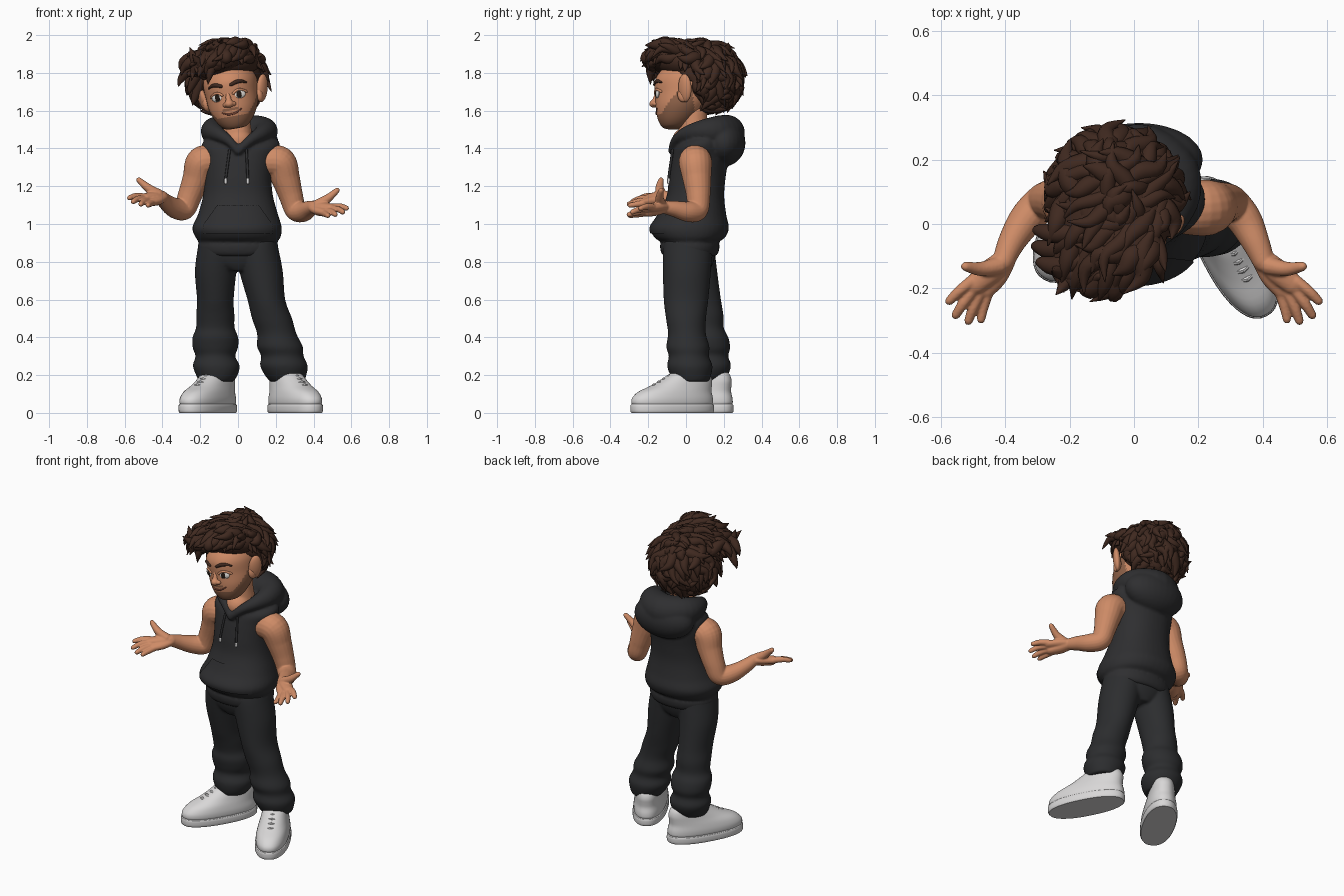
import bpy, bmesh, math, random
from mathutils import Vector, Matrix
from mathutils.bvhtree import BVHTree

if "Cube" in bpy.data.objects:
    bpy.data.objects.remove(bpy.data.objects["Cube"])

random.seed(4)


def mat(name, r, g, b):
    m = bpy.data.materials.new(name)
    m.diffuse_color = (r, g, b, 1)
    m.use_nodes = True
    m.node_tree.nodes["Principled BSDF"].inputs["Base Color"].default_value = m.diffuse_color
    return m


SKIN = mat("skin", .62, .26, .135)
STUBBLE = mat("stubble", .28, .125, .068)
HAIR = mat("dark brown hair", .05, .022, .014)
CLOTH = mat("charcoal hoodie", .028, .028, .03)
PANTS = mat("charcoal trousers", .025, .026, .028)
WHITE = mat("white shoe", .69, .68, .68)
EYE = mat("eye white", .75, .72, .68)
DARK = mat("dark eye", .015, .009, .006)
LIP = mat("lip line", .25, .08, .05)


# ---- helpers ----
def spline(pts, k):
    """Smooth curve through tuples of any length."""
    P = [pts[0]] + list(pts) + [pts[-1]]
    out = []
    for i in range(1, len(P) - 2):
        for j in range(k):
            t = j / k
            out.append(tuple(.5 * (2 * b + (c - a) * t + (2 * a - 5 * b + 4 * c - d) * t * t
                                   + (3 * b - a - 3 * c + d) * t ** 3)
                             for a, b, c, d in zip(*P[i - 1:i + 3])))
    return out + [tuple(pts[-1])]


def skin_rings(bm, rings):
    vs = [[bm.verts.new(p) for p in r] for r in rings]
    n = len(vs[0])
    for a, b in zip(vs, vs[1:]):
        for i in range(n):
            bm.faces.new((a[i], a[(i + 1) % n], b[(i + 1) % n], b[i]))
    bm.faces.new(vs[0][::-1])
    bm.faces.new(vs[-1])


def loft(bm, rows, n=40, k=5, p=2.0):
    """Stack of horizontal ovals: cx, cy, z, rx, ry."""
    rings = []
    for cx, cy, z, rx, ry in spline(rows, k):
        ring = []
        for i in range(n):
            c, s = math.cos(2 * math.pi * i / n), math.sin(2 * math.pi * i / n)
            ring.append((cx + rx * math.copysign(abs(c) ** (2 / p), c),
                         cy + ry * math.copysign(abs(s) ** (2 / p), s), z))
        rings.append(ring)
    skin_rings(bm, rings)


def tube(bm, pts, n=16, k=4, flat=1.0):
    """Round-ended tube through x, y, z, r points."""
    S = [(Vector(q[:3]), max(q[3], .001)) for q in spline(pts, k)]
    a, b = (S[0][0] - S[1][0]).normalized(), (S[-1][0] - S[-2][0]).normalized()
    (p0, r0), (p1, r1) = S[0], S[-1]
    S = ([(p0 + a * r0 * .9, r0 * .35), (p0 + a * r0 * .5, r0 * .8)] + S
         + [(p1 + b * r1 * .5, r1 * .8), (p1 + b * r1 * .9, r1 * .35)])
    nrm, rings = None, []
    for i, (c, r) in enumerate(S):
        t = (S[min(i + 1, len(S) - 1)][0] - S[max(i - 1, 0)][0]).normalized()
        nrm = t.orthogonal() if nrm is None else nrm - t * nrm.dot(t)
        nrm.normalize()
        side, ring = t.cross(nrm), []
        for j in range(n):
            g = 2 * math.pi * j / n
            o = (nrm * math.cos(g) + side * math.sin(g)) * r
            o.z *= flat
            ring.append(c + o)
        rings.append(ring)
    skin_rings(bm, rings)


def ball(bm, c, r, rot=Matrix(), u=28):
    m = Matrix.Translation(c) @ rot @ Matrix.Diagonal((*r, 1))
    return bmesh.ops.create_uvsphere(bm, u_segments=u, v_segments=u // 2 + 2, radius=1, matrix=m)["verts"]


def finish(name, bm, mats, M=Matrix(), rule=None, voxel=None, sharp=False):
    bmesh.ops.recalc_face_normals(bm, faces=bm.faces)
    if rule:
        for f in bm.faces:
            f.material_index = rule(f.calc_center_median())
    for e in bm.edges:  # keep hard creases, such as sole rims
        e.smooth = not (sharp and len(e.link_faces) == 2 and e.calc_face_angle() > .6)
    me = bpy.data.meshes.new(name)
    for f in bm.faces:
        f.smooth = True
    bm.to_mesh(me)
    bm.free()
    me.transform(M)
    for m in mats:
        me.materials.append(m)
    ob = bpy.data.objects.new(name, me)
    bpy.context.collection.objects.link(ob)
    bpy.context.view_layer.objects.active = ob
    if voxel:  # fuse overlapping volumes into one soft surface
        md = ob.modifiers.new("fuse", 'REMESH')
        md.mode, md.voxel_size = 'VOXEL', voxel
        sm = ob.modifiers.new("soften", 'SMOOTH')
        sm.factor, sm.iterations = .5, 3
        for m in (md.name, sm.name):
            bpy.ops.object.modifier_apply(modifier=m)
        ob.data.shade_smooth()
    return ob


# ---- shoes ----
for name, (x, y), ang in (("left_shoe", (.253, .025), 27), ("right_shoe", (-.105, .13), -30)):
    bm = bmesh.new()
    loft(bm, [(0, -.11, 0, .095, .234), (0, -.11, .01, .1, .24), (0, -.11, .04, .1, .24),
              (0, -.11, .047, .093, .233), (0, -.11, .056, .095, .236), (0, -.108, .08, .095, .232),
              (0, -.094, .112, .089, .21), (0, -.058, .142, .081, .176), (0, -.03, .17, .075, .15),
              (0, -.01, .2, .068, .12), (0, 0, .22, .06, .09)], p=2.3, k=3)
    for yy, z in ((-.22, .147), (-.19, .163), (-.16, .179), (-.13, .195)):  # laces
        tube(bm, [(-.05, yy + .03, z - .03, .009), (0, yy, z, .009), (.05, yy + .03, z - .03, .009)], n=8)
    finish(name, bm, [WHITE], Matrix.Translation((x, y, 0)) @ Matrix.Rotation(math.radians(ang), 4, 'Z'), sharp=True)

# ---- trousers ----
bm = bmesh.new()
loft(bm, [(-.115, .105, .165, .09, .09), (-.112, .112, .2, .11, .11), (-.115, .118, .25, .124, .12),
          (-.12, .12, .3, .105, .104), (-.12, .12, .345, .12, .114), (-.12, .11, .4, .121, .114),
          (-.12, .1, .45, .102, .1), (-.12, .09, .52, .101, .108), (-.12, .07, .6, .097, .115),
          (-.118, .04, .75, .11, .125), (-.1, .02, .88, .112, .13), (-.1, .02, .95, .1, .12)])
loft(bm, [(.26, .03, .165, .09, .09), (.252, .025, .2, .11, .108), (.243, .02, .25, .126, .12),
          (.235, .015, .3, .112, .106), (.222, .01, .35, .121, .114), (.205, .005, .42, .104, .1),
          (.18, 0, .5, .106, .106), (.15, 0, .6, .1, .118), (.122, .005, .75, .115, .127),
          (.1, .01, .88, .112, .13), (.1, .02, .95, .1, .12)])
loft(bm, [(0, .02, .75, .06, .1), (0, .02, .79, .17, .122), (0, .02, .85, .206, .136), (0, .02, .95, .19, .13)])
finish("trousers", bm, [PANTS], voxel=.009)

# ---- hoodie body with pooled hood ----
bm = bmesh.new()
loft(bm, [(0, .02, .83, .185, .138), (0, .02, .85, .207, .152), (0, .02, .885, .213, .158),
          (0, .02, .905, .208, .155), (0, .02, .93, .225, .188), (-.005, .02, .98, .237, .207),
          (0, .035, 1.05, .212, .178), (0, .05, 1.15, .185, .152), (0, .06, 1.25, .178, .15),
          (.005, .075, 1.35, .19, .148), (.014, .075, 1.41, .207, .128), (.017, .09, 1.45, .188, .1),
          (.015, .1, 1.49, .11, .08)], p=2.2)
half = [(.06, -.055, 1.44, .026), (.118, .0, 1.475, .04), (.145, .085, 1.49, .062), (.115, .165, 1.488, .086)]
tube(bm, [(0, -.075, 1.385, .02)] + half + [(.012, .215, 1.48, .098)]
     + [(.014 - x, y, z, r) for x, y, z, r in half[::-1]] + [(0, -.075, 1.385, .02)], n=24)
ball(bm, (.015, .2, 1.43), (.2, .115, .125))
hoodie = finish("hoodie", bm, [CLOTH], voxel=.009)
me = hoodie.data
cloth = BVHTree.FromPolygons([v.co for v in me.vertices], [p.vertices[:] for p in me.polygons])


def front_y(tree, x, z):
    hit = tree.ray_cast(Vector((x, -1, z)), Vector((0, 1, 0)))[0]
    return hit.y if hit else -.1


# front pocket patch, following the belly
bm = bmesh.new()
grid = []
for j in range(13):
    v = j / 12
    w = .185 - .075 * max(0, v - .3) / .7
    grid.append([bm.verts.new((w * (i / 10 - 1), front_y(cloth, w * (i / 10 - 1), .95 + .15 * v) - .008,
                               .95 + .15 * v)) for i in range(21)])
for a, b in zip(grid, grid[1:]):
    for i in range(20):
        bm.faces.new((a[i], a[i + 1], b[i + 1], b[i]))
finish("front_pocket", bm, [CLOTH])

# drawstrings and their tips
cords, tips = bmesh.new(), bmesh.new()
for x0, x1 in ((-.045, -.065), (.045, .052)):
    line = [(x0 + (x1 - x0) * t, front_y(cloth, x0 + (x1 - x0) * t, 1.39 - .15 * t) - .006, 1.39 - .15 * t, .007)
            for t in (0, .33, .66, 1)]
    tube(cords, line, n=8)
    x, y, z, r = line[-1]
    tube(tips, [(x, y, z - .002, .008), (x, y, z - .022, .008)], n=8)
finish("drawstrings", cords, [CLOTH])
finish("drawstring_tips", tips, [WHITE])

# ---- arms and open hands ----
arms = {"left_arm": (1, 0, [(.14, .05, 1.33, .08), (.218, .05, 1.325, .088), (.252, .058, 1.24, .076),
                            (.28, .065, 1.15, .064), (.305, .06, 1.075, .057), (.345, .01, 1.065, .054),
                            (.38, -.06, 1.08, .043), (.405, -.12, 1.09, .034)]),
        "right_arm": (-1, .055, [(-.12, .06, 1.33, .08), (-.188, .06, 1.325, .088), (-.22, .07, 1.24, .074),
                                 (-.255, .075, 1.15, .064), (-.285, .065, 1.08, .058), (-.335, .015, 1.085, .054),
                                 (-.38, -.055, 1.115, .043), (-.408, -.12, 1.145, .034)])}
palm = [[(.4, -.11, 1.092, .034), (.45, -.15, 1.09, .038), (.497, -.19, 1.085, .032)],
        [(.4, -.11, 1.085, .034), (.43, -.16, 1.07, .038), (.466, -.205, 1.06, .032)]]
hand = [[(.505, -.178, 1.09, .019), (.545, -.21, 1.092, .017), (.575, -.24, 1.083, .014)],
        [(.493, -.195, 1.08, .019), (.53, -.245, 1.078, .017), (.555, -.284, 1.063, .014)],
        [(.475, -.205, 1.068, .019), (.5, -.26, 1.062, .017), (.515, -.302, 1.05, .014)],
        [(.453, -.208, 1.058, .018), (.468, -.258, 1.05, .016), (.476, -.298, 1.044, .013)],
        [(.42, -.13, 1.1, .03), (.475, -.14, 1.135, .023), (.525, -.132, 1.178, .015)]]
for name, (s, dz, path) in arms.items():
    bm = bmesh.new()
    tube(bm, path, n=20, k=8)
    move = lambda q: (s * q[0], q[1], q[2] + dz, q[3])
    for f in palm:
        tube(bm, [move(q) for q in f], flat=.68)
    for f in hand:
        tube(bm, [move(q) for q in f], n=12)
    finish(name, bm, [SKIN], voxel=.0048)

# ---- neck and chest ----
bm = bmesh.new()
tube(bm, [(0, .05, 1.36, .085), (0, .045, 1.45, .078), (-.005, .04, 1.53, .072), (-.01, .04, 1.6, .072)], n=24)
ball(bm, (0, -.005, 1.44), (.078, .07, .068))
finish("neck", bm, [SKIN], voxel=.01)

# ---- head, in its own tilted frame ----
M = (Matrix.Translation((-.03, .005, 1.68)) @ Matrix.Rotation(math.radians(-10), 4, 'Y')
     @ Matrix.Rotation(math.radians(-8), 4, 'Z'))
bm = bmesh.new()
loft(bm, [(0, -.075, -.175, .025, .025), (0, -.07, -.168, .06, .06), (0, -.055, -.13, .097, .098),
          (0, -.033, -.07, .127, .132), (0, -.01, 0, .138, .158), (0, 0, .08, .142, .17),
          (0, .01, .14, .115, .14), (0, .01, .18, .05, .07)], n=72, k=10)
bm.normal_update()
face = BVHTree.FromBMesh(bm)


def beard(c):  # chin, moustache and a strap rising to the ears
    jaw = min(-.108 + max(0, c.y + .125) * 1.15, .035)
    moustache = abs(c.x) < .045 and -.078 < c.z < -.066 and c.y < 0
    return int(c.y < .05 and (c.z < jaw or moustache))


finish("head", bm, [SKIN, STUBBLE], M, beard)

bm = bmesh.new()
for s in (-1, 1):
    ball(bm, (s * .162, .012, .012), (.022, .04, .075),
         Matrix.Rotation(s * .25, 4, 'Y') @ Matrix.Rotation(s * -.5, 4, 'Z'))
    ball(bm, (s * .145, .0, -.02), (.02, .03, .04))
finish("ears", bm, [SKIN], M)
bm = bmesh.new()
ball(bm, (0, -.175, -.04), (.025, .026, .021))
tube(bm, [(0, -.152, .03, .012), (0, -.164, -.005, .014), (0, -.175, -.037, .018)])
for s in (-1, 1):
    ball(bm, (s * .022, -.165, -.044), (.014, .018, .013))
finish("nose", bm, [SKIN], M, voxel=.004)

white, iris, brow, lid = (bmesh.new() for _ in range(4))
for s in (-1, 1):
    y = front_y(face, s * .062, 0)
    turn = Matrix.Rotation(s * .35, 4, 'Z')
    ball(white, (s * .062, y + .002, 0), (.031, .01, .021), turn)
    ball(iris, (s * .06, y - .005, 0), (.017, .005, .018), turn)
    tube(lid, [(x * s, front_y(face, x * s, z) - .001, z, .007)
               for x, z in ((.03, .01), (.048, .023), (.07, .024), (.096, .008))], n=10)
    tube(brow, [(x * s, front_y(face, x * s, z) + .001, z, r)
                for x, z, r in ((.026, .058, .009), (.055, .068, .011), (.08, .067, .009), (.103, .056, .004))], n=10)
finish("eye_whites", white, [EYE], M)
finish("irises", iris, [DARK], M)
finish("eyelids", lid, [SKIN], M)
finish("eyebrows", brow, [HAIR], M)
bm = bmesh.new()
tube(bm, [(x, front_y(face, x, z) - .001, z, r) for x, z, r in
          ((-.048, -.082, .003), (-.02, -.094, .005), (.02, -.094, .005), (.058, -.075, .003))], n=8)
finish("mouth", bm, [LIP], M)


# ---- hair: overlapping base masses covered with wavy locks ----
def hair_limit(z):  # how far forward hair may reach at each height
    return .035 - .26 * min(max((z - 1.76) / .09, 0), 1)


bm = bmesh.new()
roll = Matrix.Rotation(math.radians(-20), 4, 'Y')
masses = [(Vector((-.06, .09, 1.775)), Vector((.19, .19, .18)), Matrix(), False),
          (Vector((-.08, -.065, 1.875)), Vector((.165, .125, .08)), roll, True),
          (Vector((-.06, .02, 1.86)), Vector((.175, .17, .1)), Matrix(), True)]
for C, R, rot, top in masses:
    for v in ball(bm, C, R, rot, u=48):
        if not top:
            v.co.y = max(v.co.y, hair_limit(v.co.z))
crown = Vector((-.03, .1, 1.96))
N = 190
rnd = lambda: Vector((random.uniform(-1, 1), random.uniform(-1, 1), random.uniform(-1, 1)))
for i in range(N):
    h = 1 - 2 * (i + .5) / N
    a = i * 2.39996
    u = Vector((math.cos(a) * math.sqrt(1 - h * h), math.sin(a) * math.sqrt(1 - h * h), h))
    for k, (C, R, rot, top) in enumerate(masses):
        if top and ((i + k) % 3 or u.y > .3 or u.z < (-.35 if k == 1 else .1)):
            continue
        p = C + rot @ Vector(u * R)
        nrm = (rot @ Vector((u.x / R.x, u.y / R.y, u.z / R.z))).normalized()
        flow = Vector((-.5, -.6, -.2)) if top else p - crown
        flow += rnd() * (.4 if top else .14)
        flow = (flow - nrm * flow.dot(nrm)).normalized()
        side = nrm.cross(flow) * random.uniform(-.022, .022)
        L = random.uniform(.08, .14)
        tip = p + flow * L + nrm * random.uniform(-.01, .015) - side
        if not top and (p.y < hair_limit(p.z) + .03 or tip.y < hair_limit(tip.z) or tip.z < 1.575):
            continue
        r = random.uniform(.024, .036)
        q = p + flow * L * .5 + nrm * .008 + side
        tube(bm, [(*(p - flow * L * .5 - nrm * .02), .012), (*(p - nrm * .01 - side * .5), r),
                  (*(q - nrm * .004), r * .75), (*tip, .002)], n=8, k=4)
# long fringe locks falling to one side
for x, y, z in ((-.3, -.12, 1.8), (-.315, -.07, 1.74), (-.24, -.16, 1.79), (-.17, -.19, 1.8), (-.08, -.2, 1.83),
                (-.31, -.02, 1.83), (-.26, .01, 1.7), (-.24, .03, 1.64)):
    tube(bm, [(-.08, y * .7, 1.93, .02), (x * .75, y - .01, (z + 1.9) / 2 + .02, .032),
              (x * .95, y, z + .03, .02), (x, y, z - .01, .003)], n=10)
finish("hair", bm, [HAIR])
